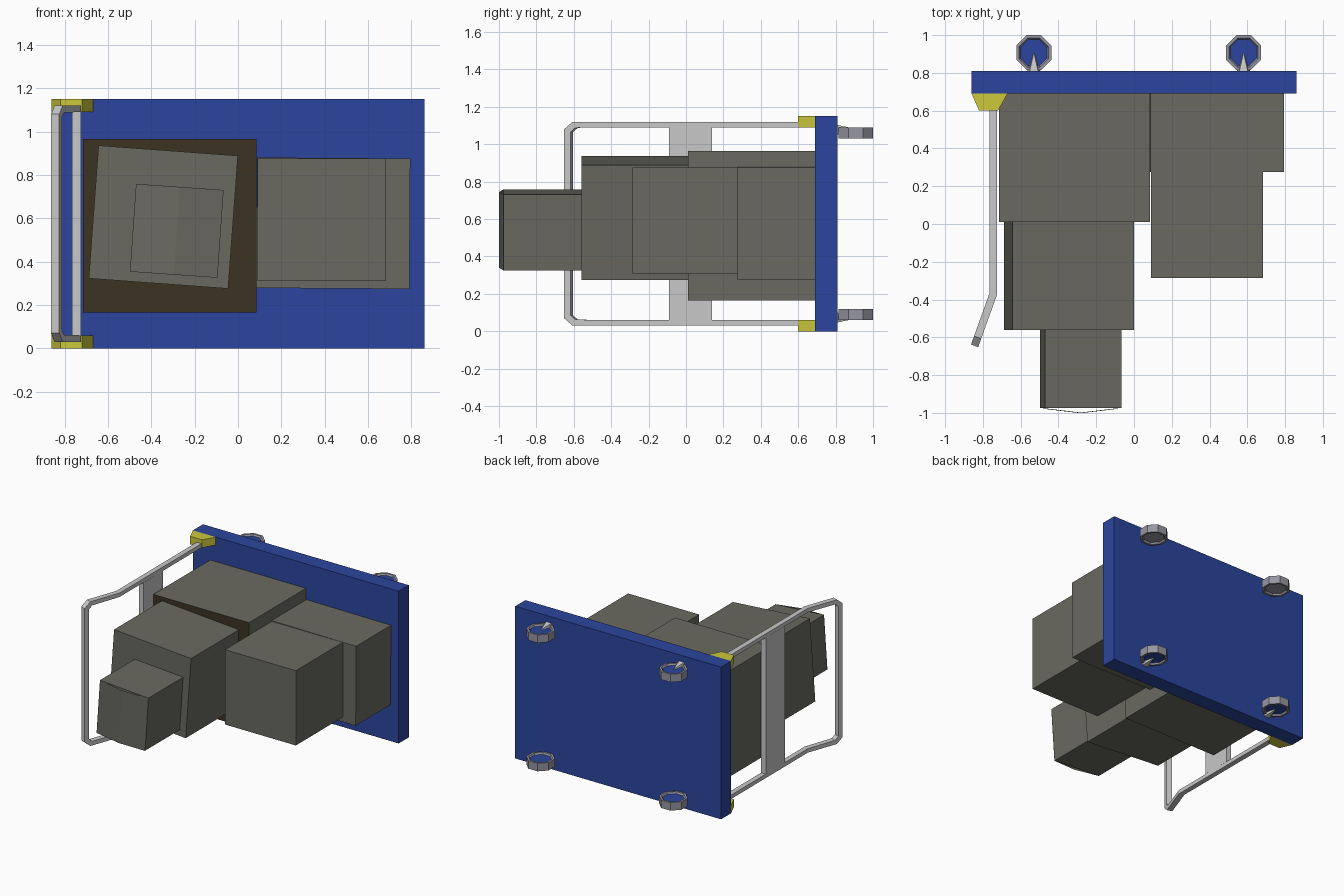
import bpy, math
from mathutils import Matrix

if "Cube" in bpy.data.objects:
    bpy.data.objects.remove(bpy.data.objects["Cube"])


def mat(name, r, g, b):
    lin = lambda c: (c / 255 / 12.92) if c < 11 else ((c / 255 + 0.055) / 1.055) ** 2.4
    m = bpy.data.materials.new(name)
    m.diffuse_color = (lin(r), lin(g), lin(b), 1)
    m.use_nodes = True
    m.node_tree.nodes["Principled BSDF"].inputs["Base Color"].default_value = m.diffuse_color
    return m


BLUE = mat("platform blue", 43, 69, 157)
GREY = mat("box grey", 106, 106, 97)
BROWN = mat("dark brown", 60, 50, 34)
SILVER = mat("silver", 200, 200, 200)
YELLOW = mat("yellow", 204, 200, 60)
STEEL = mat("wheel steel", 150, 150, 162)


def mesh(name, verts, faces, *mats):
    me = bpy.data.meshes.new(name)
    me.from_pydata(verts, [], faces)
    for m in mats:
        me.materials.append(m)
    ob = bpy.data.objects.new(name, me)
    bpy.context.collection.objects.link(ob)
    return ob


def prism(name, outline, z0, z1, *mats):
    """Extrude an anticlockwise xy outline from z0 to z1."""
    n = len(outline)
    v = [(x, y, z) for z in (z0, z1) for x, y in outline]
    f = [tuple(range(n))[::-1], tuple(range(n, 2 * n))]
    f += [(i, (i + 1) % n, n + (i + 1) % n, n + i) for i in range(n)]
    return mesh(name, v, f, *mats)


def box(name, x0, x1, y0, y1, z0, z1, *mats, turn=0):
    """Box, optionally turned about the y axis through its middle (degrees)."""
    cx, cz = (x0 + x1) / 2, (z0 + z1) / 2
    ob = prism(name, [(x0 - cx, y0), (x1 - cx, y0), (x1 - cx, y1), (x0 - cx, y1)],
               z0 - cz, z1 - cz, *mats)
    ob.data.transform(Matrix.Translation((cx, 0, cz)) @ Matrix.Rotation(math.radians(turn), 4, 'Y'))
    return ob


# Platform
box("platform", -0.86, 0.86, 0.69, 0.81, 0, 1.15, BLUE)

# Cargo boxes; the large one has a dark front face
big = box("large_box", -0.715, 0.085, 0.01, 0.69, 0.165, 0.965, GREY, BROWN)
for p in big.data.polygons:
    if p.normal.y < -0.9:
        p.material_index = 1
box("medium_box", -0.667, -0.022, -0.56, 0.01, 0.298, 0.913, GREY, turn=4.2)
box("wide_box", 0.086, 0.793, 0.275, 0.69, 0.276, 0.878, GREY, turn=0.4)
box("side_box", 0.09, 0.683, -0.285, 0.275, 0.31, 0.875, GREY)
box("small_box", -0.485, -0.08, -0.975, -0.56, 0.339, 0.745, GREY, turn=4)

# Two lid flaps, slightly lifted at the seam
cx, cz, h = -0.2825, 0.542, 0.203
for s, side in ((-1, "left"), (1, "right")):
    v = [(0, -1.0, -h), (s * 0.2025, -0.976, -h), (s * 0.2025, -0.976, h), (0, -1.0, h)]
    fl = mesh("lid_flap_" + side, v, [(0, 1, 2, 3) if s > 0 else (3, 2, 1, 0)], GREY)
    fl.data.transform(Matrix.Translation((cx, 0, cz)) @ Matrix.Rotation(math.radians(4), 4, 'Y'))

# Yellow brackets holding the handle
for z, tag in ((0, "lower"), (1.09, "upper")):
    prism("bracket_" + tag, [(-0.86, 0.69), (-0.82, 0.60), (-0.72, 0.60), (-0.67, 0.69)],
          z, z + 0.06, YELLOW)

# Handle: U-shaped bar with chamfered corners, bent outwards near the end
half = [(0.60, 0.545, 0.515), (-0.37, 0.545, 0.515), (-0.60, 0.545, 0.513), (-0.645, 0.505, 0.49)]
inner_y = [0.60, -0.37, -0.585, -0.61]
path = [(y, 0.575 + o, iy, 0.575 + i) for (y, o, i), iy in zip(half, inner_y)]
path += [(y, 1.15 - o, iy, 1.15 - i) for y, o, iy, i in path[::-1]]


def bent(y, z, side):
    """Place a handle point; side is +-1 across the bar thickness."""
    t = 0.02 * side
    if y > -0.36:
        return (-0.745 + t, y, z)
    x = -0.745 + (y + 0.37) * 0.36
    return (x + t * 0.95, y - t * 0.34, z)


v, f = [], []
for yo, zo, yi, zi in path:
    v += [bent(yo, zo, -1), bent(yo, zo, 1), bent(yi, zi, 1), bent(yi, zi, -1)]
n = len(path)
for k in range(n - 1):
    for j in range(4):
        a, b = 4 * k + j, 4 * k + (j + 1) % 4
        f.append((a, b, b + 4, a + 4))
f += [(3, 2, 1, 0), (4 * n - 4, 4 * n - 3, 4 * n - 2, 4 * n - 1)]
mesh("handle", v, f, SILVER)
box("handle_panel", -0.765, -0.725, -0.09, 0.14, 0.06, 1.09, SILVER)

# Octagonal wheels with recessed blue hubs, and tapered forks
prof = [(0.076, 0.018), (0.084, 0.03), (0.1, 0.03), (0.1, -0.03), (0.084, -0.03), (0.076, -0.018)]
for x in (-0.53, 0.58):
    for zc, s, tag in ((1.06, 1, "upper"), (0.09, -1, "lower")):
        name = tag + ("_left" if x < 0 else "_right")
        v, f = [], []
        for r, z in prof:
            for k in range(8):
                a = math.radians(22.5 + 45 * k)
                v.append((x + r * math.cos(a), 0.907 + r * math.sin(a), zc + z))
        for i in range(len(prof) - 1):
            for k in range(8):
                a, b = 8 * i + k, 8 * i + (k + 1) % 8
                f.append((a, a + 8, b + 8, b))
        f += [tuple(range(8)), tuple(range(40, 48))[::-1]]
        w = mesh("wheel_" + name, v, f, STEEL, BLUE)
        w.data.polygons[-2].material_index = 1
        if s < 0:
            w.data.polygons[-1].material_index = 1
        hi, lo = zc + s * 0.043, zc - s * 0.01
        v = [(x - 0.035, 0.81, lo), (x + 0.035, 0.81, lo), (x + 0.022, 0.81, hi),
             (x - 0.022, 0.81, hi), (x, 0.907, zc + s * 0.022)]
        f = [(0, 1, 2, 3), (1, 0, 4), (2, 1, 4), (3, 2, 4), (0, 3, 4)]
        mesh("fork_" + name, v, [q if s > 0 else q[::-1] for q in f], SILVER)
